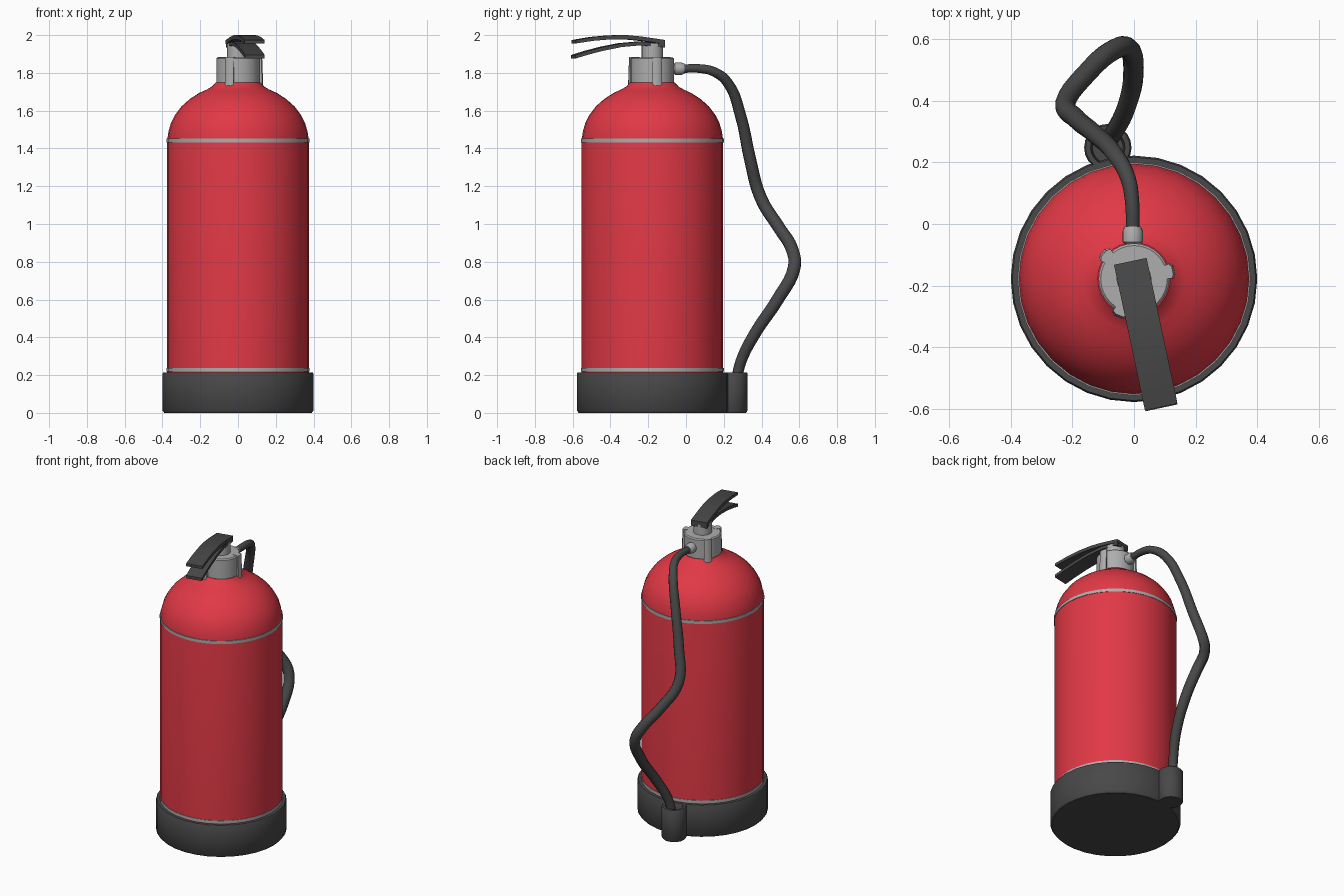
import bpy, bmesh
from math import sin, cos, pi, radians
from mathutils import Matrix, Vector

if "Cube" in bpy.data.objects:
    bpy.data.objects.remove(bpy.data.objects["Cube"])

AXIS = Vector((0, -0.178, 0))   # centre line of the bottle
TILT = radians(12)              # the valve head is turned a little


def material(name, color):
    m = bpy.data.materials.new(name)
    m.diffuse_color = color
    m.use_nodes = True
    m.node_tree.nodes["Principled BSDF"].inputs["Base Color"].default_value = m.diffuse_color
    return m


RED = material("red_paint", (0.75, 0.04, 0.06, 1))
DARK = material("dark_rubber", (0.065, 0.065, 0.065, 1))
METAL = material("silver_metal", (0.42, 0.42, 0.42, 1))


def finish(name, bm, mat, matrix=Matrix(), angle=40):
    bmesh.ops.recalc_face_normals(bm, faces=bm.faces[:])
    me = bpy.data.meshes.new(name)
    bm.to_mesh(me)
    bm.free()
    me.transform(matrix)
    me.materials.append(mat)
    ob = bpy.data.objects.new(name, me)
    bpy.context.collection.objects.link(ob)
    bpy.ops.object.select_all(action='DESELECT')
    ob.select_set(True)
    bpy.context.view_layer.objects.active = ob
    bpy.ops.object.shade_smooth_by_angle(angle=radians(angle))
    return ob


def lathe(name, profile, mat, matrix=Matrix.Translation(AXIS), sides=32, closed=False):
    """Spin (radius, z) points around z; ends are capped unless the profile is a loop."""
    bm = bmesh.new()
    rings = [[bm.verts.new((r * cos(2 * pi * i / sides), r * sin(2 * pi * i / sides), z))
              for i in range(sides)] for r, z in profile]
    pairs = list(zip(rings, rings[1:]))
    if closed:
        pairs.append((rings[-1], rings[0]))
    else:
        bm.faces.new(rings[0])
        bm.faces.new(rings[-1])
    for a, b in pairs:
        for i in range(sides):
            j = (i + 1) % sides
            bm.faces.new((a[i], a[j], b[j], b[i]))
    return finish(name, bm, mat, matrix)


def lever(name, sections, half_width):
    """Flat bent bar from (y, bottom, top) sections."""
    bm = bmesh.new()
    loops = [[bm.verts.new(p) for p in ((-half_width, y, lo), (half_width, y, lo),
                                        (half_width, y, hi), (-half_width, y, hi))]
             for y, lo, hi in sections]
    for a, b in zip(loops, loops[1:]):
        for i in range(4):
            j = (i + 1) % 4
            bm.faces.new((a[i], a[j], b[j], b[i]))
    bm.faces.new(loops[0])
    bm.faces.new(loops[-1])
    return finish(name, bm, DARK, Matrix.Translation(AXIS) @ Matrix.Rotation(TILT, 4, 'Z'), 30)


# Bottle with domed shoulder
lathe("bottle", [(0.375, 0.15), (0.375, 1.44), (0.368, 1.49), (0.355, 1.535), (0.335, 1.575),
                 (0.300, 1.622), (0.255, 1.662), (0.205, 1.694), (0.165, 1.712),
                 (0.138, 1.728), (0.118, 1.75)], RED)

# Silver bands
for name, z in (("lower_band", 0.218), ("upper_band", 1.432)):
    lathe(name, [(0.36, z), (0.378, z), (0.378, z + 0.02), (0.36, z + 0.02)], METAL, closed=True)

# Rubber foot and hose socket
lathe("foot", [(0.39, 0), (0.4, 0.012), (0.4, 0.207), (0.395, 0.215)], DARK)
lathe("hose_socket", [(0.07, 0), (0.077, 0.01), (0.077, 0.209), (0.072, 0.215),
                      (0.056, 0.215), (0.05, 0.17)], DARK,
      Matrix.Translation((-0.085, 0.248, 0)), 20)

# Valve collar and stem
lathe("valve_collar", [(0.115, 1.70), (0.115, 1.875), (0.108, 1.882)], METAL)
lathe("valve_stem", [(0.057, 1.87), (0.057, 1.955)], METAL, sides=20)

# Three grip lugs on the collar, flaring outward
for n, deg in enumerate((12, 140, 248)):
    bm = bmesh.new()
    outline = [(0.08, -0.014), (0.126, -0.025), (0.134, -0.013),
               (0.134, 0.013), (0.126, 0.025), (0.08, 0.014)]
    base = bm.faces.new([bm.verts.new((x, y, 1.722)) for x, y in outline])
    ext = bmesh.ops.extrude_face_region(bm, geom=[base])
    top = [v for v in ext["geom"] if isinstance(v, bmesh.types.BMVert)]
    bmesh.ops.translate(bm, verts=top, vec=(0, 0, 0.162))
    for v in top:
        if v.co.x > 0.1:
            v.co.x -= 0.006
    finish(f"collar_lug_{n + 1}", bm, METAL,
           Matrix.Translation(AXIS) @ Matrix.Rotation(radians(deg), 4, 'Z'), 50)

# Carry handle and squeeze lever
lever("upper_lever", [(0.058, 1.952, 1.974), (-0.01, 1.962, 1.984), (-0.074, 1.971, 1.993),
                      (-0.15, 1.978, 2.0), (-0.23, 1.978, 1.999), (-0.33, 1.97, 1.99),
                      (-0.425, 1.956, 1.974)], 0.054)
lever("lower_lever", [(0.056, 1.935, 1.953), (-0.074, 1.946, 1.966), (-0.176, 1.937, 1.957),
                      (-0.278, 1.917, 1.937), (-0.36, 1.896, 1.916), (-0.428, 1.876, 1.895)], 0.053)

# Hose connector
lathe("hose_connector", [(0.022, 0), (0.022, 0.04), (0.033, 0.05), (0.033, 0.085), (0.026, 0.1)],
      METAL, Matrix.Translation((-0.004, -0.108, 1.822)) @ Matrix.Rotation(-pi / 2, 4, 'X'), 20)

# Hose: (x, y, z, radius)
path = [(-0.004, -0.02, 1.822, 0.022), (-0.006, 0.07, 1.823, 0.023), (-0.02, 0.15, 1.805, 0.025),
        (-0.06, 0.223, 1.745, 0.028), (-0.125, 0.29, 1.57, 0.03), (-0.185, 0.34, 1.34, 0.032),
        (-0.222, 0.395, 1.14, 0.033), (-0.15, 0.493, 0.98, 0.033), (-0.075, 0.56, 0.87, 0.034),
        (-0.022, 0.573, 0.77, 0.034), (-0.002, 0.485, 0.60, 0.033), (-0.03, 0.365, 0.42, 0.031),
        (-0.07, 0.29, 0.27, 0.029), (-0.085, 0.265, 0.16, 0.029)]
cu = bpy.data.curves.new("hose", 'CURVE')
cu.dimensions = '3D'
cu.bevel_depth = 1.0
cu.bevel_resolution = 4
cu.resolution_u = 5
cu.use_fill_caps = True
sp = cu.splines.new('BEZIER')
sp.bezier_points.add(len(path) - 1)
for bp, (x, y, z, r) in zip(sp.bezier_points, path):
    bp.co = (x, y, z)
    bp.radius = r
    bp.handle_left_type = bp.handle_right_type = 'AUTO'
cu.materials.append(DARK)
hose = bpy.data.objects.new("hose", cu)
bpy.context.collection.objects.link(hose)
bpy.ops.object.select_all(action='DESELECT')
hose.select_set(True)
bpy.context.view_layer.objects.active = hose
bpy.ops.object.convert(target='MESH')
bpy.ops.object.shade_smooth_by_angle(angle=radians(50))
